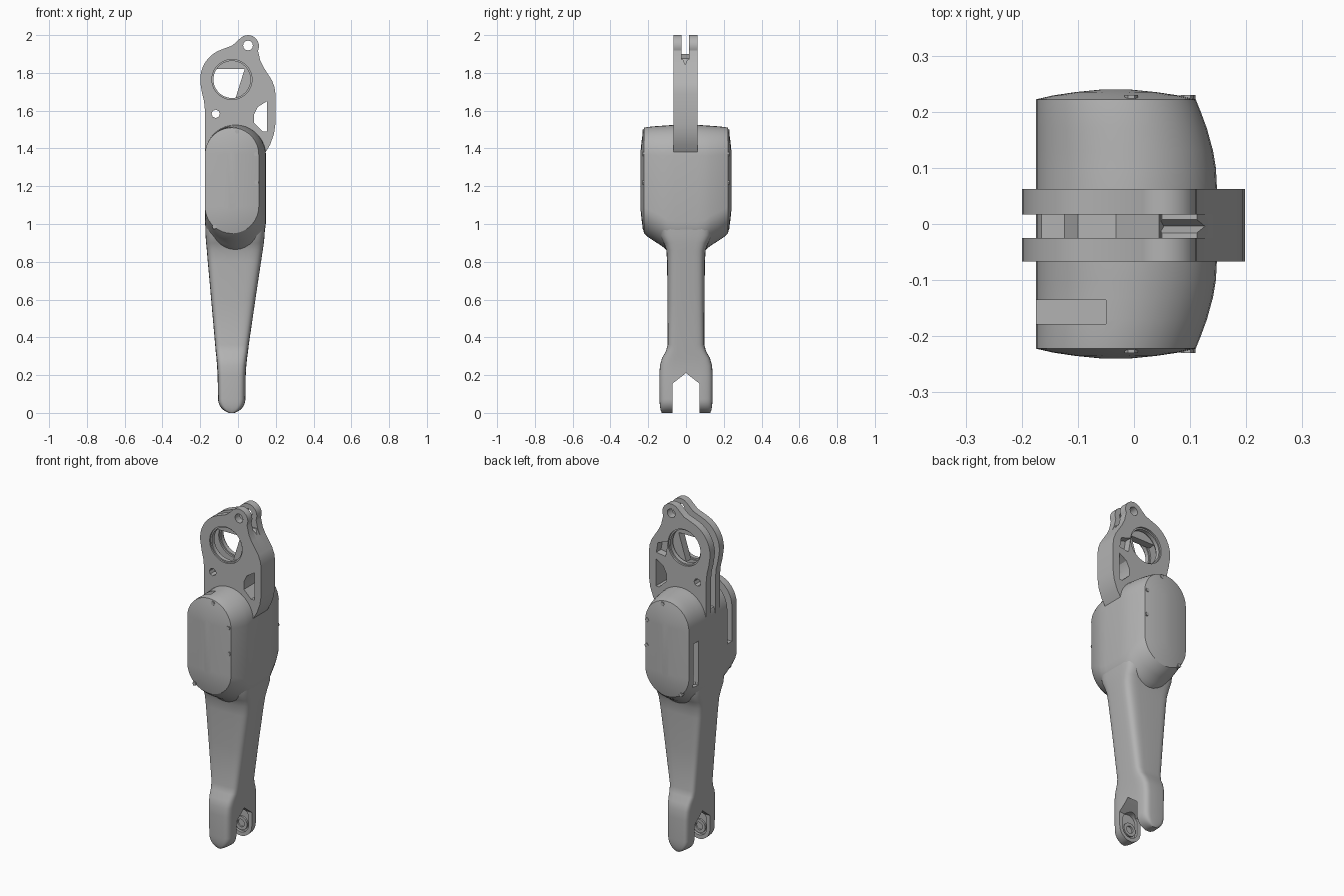
import bpy, bmesh, math
from mathutils import Vector

if "Cube" in bpy.data.objects:
    bpy.data.objects.remove(bpy.data.objects["Cube"], do_unlink=True)

grey = bpy.data.materials.new("satin grey")
grey.use_nodes = True
grey.diffuse_color = (0.45, 0.45, 0.45, 1)
grey.node_tree.nodes["Principled BSDF"].inputs["Base Color"].default_value = (0.45, 0.45, 0.45, 1)


def loft(name, rings):
    """Skin a list of equal-length rings and cap both ends."""
    bm = bmesh.new()
    rows = [[bm.verts.new(p) for p in ring] for ring in rings]
    n = len(rows[0])
    for a, b in zip(rows, rows[1:]):
        for i in range(n):
            j = (i + 1) % n
            bm.faces.new((a[i], a[j], b[j], b[i]))
    bm.faces.new(rows[0])
    bm.faces.new(rows[-1])
    bmesh.ops.recalc_face_normals(bm, faces=bm.faces)
    mesh = bpy.data.meshes.new(name)
    bm.to_mesh(mesh)
    bm.free()
    mesh.materials.append(grey)
    obj = bpy.data.objects.new(name, mesh)
    bpy.context.scene.collection.objects.link(obj)
    return obj


def plate(name, outline, y0, y1):
    """Extrude an x-z outline between two y values."""
    return loft(name, [[(x, y, z) for x, z in outline] for y in (y0, y1)])


def side_plate(name, outline, x0, x1):
    """Extrude a y-z outline between two x values."""
    return loft(name, [[(x, y, z) for y, z in outline] for x in (x0, x1)])


def arc(cx, cz, r, a0, a1, n):
    return [(cx + r * math.cos(math.radians(a0 + (a1 - a0) * i / n)),
             cz + r * math.sin(math.radians(a0 + (a1 - a0) * i / n))) for i in range(n + 1)]


def circle(cx, cz, r, n=32):
    return arc(cx, cz, r, 0, 360, n)[:-1]


def box(a0, a1, b0, b1):
    return [(a0, b0), (a1, b0), (a1, b1), (a0, b1)]


def stadium(x0, x1, z0, z1, n=18):
    r, c = (x1 - x0) / 2, (x0 + x1) / 2
    return arc(c, z1 - r, r, 0, 180, n) + arc(c, z0 + r, r, 180, 360, n)


def modify(obj, cutter, operation="DIFFERENCE"):
    """Apply a boolean and discard the cutter."""
    cutter.hide_render = True
    mod = obj.modifiers.new("cut", "BOOLEAN")
    mod.operation, mod.solver, mod.object = operation, "EXACT", cutter
    bpy.context.view_layer.update()
    graph = bpy.context.evaluated_depsgraph_get()
    mesh = bpy.data.meshes.new_from_object(obj.evaluated_get(graph))
    obj.modifiers.clear()
    obj.data = mesh
    bpy.data.objects.remove(cutter, do_unlink=True)


# Twin motor pods: stadium rings along y, flaring from the waist to domed caps
half = [(0.06, 0.148, 0.85, 1.525), (0.10, 0.146, 0.86, 1.522), (0.13, 0.141, 0.885, 1.52),
        (0.17, 0.130, 0.91, 1.517), (0.20, 0.119, 0.93, 1.514), (0.222, 0.110, 0.95, 1.51)]
rings = [(y, stadium(-0.175, x1, z0, z1)) for y, x1, z0, z1 in half]
for inset, y in ((0.03, 0.229), (0.07, 0.235), (0.12, 0.24)):
    rings.append((y, stadium(-0.175 + inset, 0.11 - inset, 0.95 + inset, 1.51 - inset)))
both = [(-y, r) for y, r in reversed(rings)] + rings
pods = loft("motor_pods", [[(x, y, z) for x, z in r] for y, r in both])
# Cable slots on the flat side and the clevis groove in the middle
modify(pods, plate("cutter", box(-0.3, -0.05, 1.16, 1.6), -0.178, -0.135))
modify(pods, plate("cutter", box(-0.3, -0.12, 1.02, 1.28), 0.135, 0.178))
modify(pods, plate("cutter", box(-0.3, 0.1, 1.42, 1.6), -0.025, 0.017))


# Shank and foot: rounded sections stacked along z
def section(x0, x1, hy, z, power=5, n=48):
    ring = []
    for i in range(n):
        a = 2 * math.pi * i / n
        c, s = math.cos(a), math.sin(a)
        # the -x side stays flatter than the +x side
        p = power if c > 0 else power * 1.6
        ring.append(((x0 + x1) / 2 + (x1 - x0) / 2 * math.copysign(abs(c) ** (2 / p), c),
                     hy * math.copysign(abs(s) ** (2 / power), s), z))
    return ring


sections = []
for a in range(12, 91, 13):
    t = math.radians(a)
    hw = 0.073 * math.sin(t)
    z = 0.073 * (1 - math.cos(t)) * (1 if a > 12 else 0)
    sections.append(section(-0.033 - hw, -0.033 + hw, 0.125 + 0.015 * math.sin(t), z))
for z, x0, x1, hy in ((0.20, -0.108, 0.041, 0.141), (0.25, -0.111, 0.044, 0.138),
                      (0.29, -0.114, 0.048, 0.127), (0.325, -0.118, 0.053, 0.107),
                      (0.36, -0.121, 0.057, 0.097), (0.60, -0.142, 0.092, 0.098),
                      (0.80, -0.160, 0.122, 0.1), (0.86, -0.165, 0.131, 0.104),
                      (0.90, -0.169, 0.137, 0.118), (0.94, -0.172, 0.141, 0.14),
                      (1.02, -0.174, 0.144, 0.15), (1.2, -0.174, 0.144, 0.12)):
    sections.append(section(x0, x1, hy, z))
shank = loft("shank_and_foot", sections)
# Fork opening with a pointed roof
fork = [(-0.072, -0.1), (0.072, -0.1), (0.072, 0.155), (0.02, 0.195),
        (0, 0.212), (-0.02, 0.195), (-0.072, 0.155)]
modify(shank, side_plate("cutter", fork, -0.4, 0.4))
# Recess inside each fork arm, with a hub ring
for s in (-1, 1):
    modify(shank, plate("cutter", stadium(-0.083, 0.017, 0.022, 0.17), s * 0.05, s * 0.09))
    hub = plate("fork_hub", circle(-0.033, 0.073, 0.04), s * 0.085, s * 0.074)
    modify(hub, plate("cutter", circle(-0.033, 0.073, 0.022), s * 0.06, s * 0.084))

# Clevis bracket plates
outline = ([(-0.175, 1.36), (-0.175, 1.6), (-0.18, 1.65), (-0.19, 1.69)]
           + arc(-0.032, 1.765, 0.168, 190, 110, 12) + [(-0.03, 1.945)]
           + arc(0.053, 1.942, 0.058, 130, -25, 12)
           + [(0.118, 1.865), (0.135, 1.83), (0.18, 1.76), (0.193, 1.725), (0.198, 1.69),
              (0.198, 1.53), (0.19, 1.475), (0.17, 1.42), (0.14, 1.37)])
window = [(0.105, 1.62), (0.153, 1.65), (0.153, 1.49), (0.132, 1.49), (0.085, 1.535), (0.085, 1.58)]
upper_window = [(0.075, 1.77), (0.14, 1.75), (0.15, 1.69), (0.09, 1.68)]
holes = [circle(-0.032, 1.765, 0.106, 48), circle(0.053, 1.945, 0.026, 12),
         circle(-0.118, 1.583, 0.022, 8), window]
for name, y0, y1 in (("front_clevis_plate", -0.067, -0.025), ("back_clevis_plate", 0.017, 0.062)):
    p = plate(name, outline, y0, y1)
    for h in holes + ([upper_window] if y0 > 0 else []):
        modify(p, plate("cutter", h, -0.2, 0.2))
    # Bearing lip inside the large eye
    mid = (y0 + y1) / 2
    lip = plate(name.replace("plate", "bearing_lip"), circle(-0.032, 1.765, 0.108, 48),
                mid - 0.012, mid + 0.012)
    modify(lip, plate("cutter", circle(-0.032, 1.765, 0.098, 48), -0.2, 0.2))

# Filler web between the plates, with a slanted inner edge and a notched top
web = plate("clevis_web", [(-0.015, 1.66), (0.035, 1.82), (0.05, 1.87), (0.112, 1.87), (0.135, 1.83),
                           (0.18, 1.76), (0.193, 1.725), (0.198, 1.69), (0.198, 1.53),
                           (0.19, 1.475), (0.17, 1.42), (0.14, 1.37), (0.06, 1.37), (0.06, 1.6)],
            -0.026, 0.018)
modify(web, plate("cutter", window, -0.2, 0.2))
modify(web, side_plate("cutter", [(-0.03, 1.9), (-0.004, 1.845), (0.022, 1.9)], -0.4, 0.4))
plate("eye_top_web", [(-0.125, 1.82), (0.06, 1.82), (0.045, 1.875), (-0.032, 1.9), (-0.1, 1.875)],
      -0.026, 0.018)

# Small screws around the pod caps
for s, side in ((-1, "front"), (1, "back")):
    for x, z in ((-0.005, 1.49), (0.095, 1.37), (0.098, 1.22), (-0.125, 0.985)):
        plate(side + "_cap_screw", circle(x, z, 0.012, 6), s * 0.2, s * 0.23)

# Smooth the curved walls and keep the edges crisp
bpy.ops.object.select_all(action="DESELECT")
for obj in bpy.context.scene.objects:
    if obj.type == "MESH":
        obj.select_set(True)
        bpy.context.view_layer.objects.active = obj
bpy.ops.object.shade_smooth_by_angle(angle=math.radians(30))
